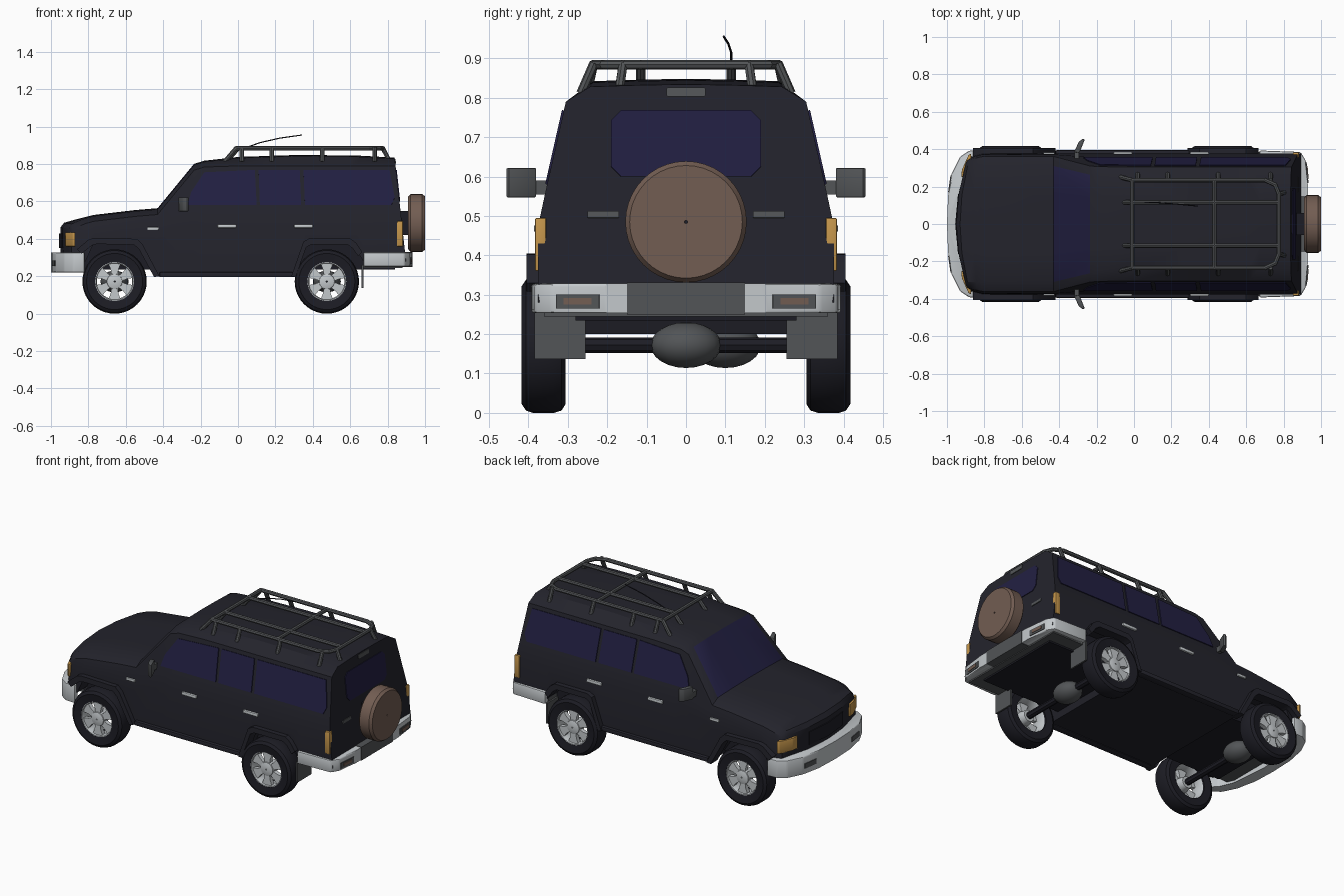
import bpy, bmesh, math
from mathutils import Vector, Matrix

cube = bpy.data.objects.get("Cube")
if cube:
    bpy.data.objects.remove(cube, do_unlink=True)

made = []


def material(name, *rgb):
    m = bpy.data.materials.new(name)
    m.use_nodes = True
    m.diffuse_color = (*rgb, 1)
    m.node_tree.nodes["Principled BSDF"].inputs["Base Color"].default_value = (*rgb, 1)
    return m


paint = material("dark paint", .017, .017, .025)
glass = material("blue tinted glass", .016, .014, .055)
rubber = material("black rubber", .012, .012, .018)
silver = material("silver metal", .55, .58, .6)
grey = material("grey trim", .085, .09, .095)
amber = material("amber lamp", .55, .3, .07)
brown = material("brown cover", .17, .11, .085)


def finish(bm, name, *mats, mirror=False):
    if mirror:
        copy = bmesh.ops.duplicate(bm, geom=bm.verts[:] + bm.edges[:] + bm.faces[:])["geom"]
        for v in copy:
            if isinstance(v, bmesh.types.BMVert):
                v.co.y = -v.co.y
    bmesh.ops.recalc_face_normals(bm, faces=bm.faces[:])
    mesh = bpy.data.meshes.new(name)
    bm.to_mesh(mesh)
    bm.free()
    for m in mats:
        mesh.materials.append(m)
    ob = bpy.data.objects.new(name, mesh)
    bpy.context.collection.objects.link(ob)
    made.append(ob)


def extrude(bm, pts, shift):
    near = [bm.verts.new(p) for p in pts]
    far = [bm.verts.new(Vector(p) + Vector(shift)) for p in pts]
    bm.faces.new(near)
    bm.faces.new(far[::-1])
    for i in range(len(pts)):
        bm.faces.new((near[i - 1], near[i], far[i], far[i - 1]))


def prism(name, pts, axis, lo, hi, mat, mirror=False, bevel=0):
    """Outline in x and the remaining axis, extruded along y or z."""
    bm = bmesh.new()
    if axis == "y":
        extrude(bm, [(a, lo, b) for a, b in pts], (0, hi - lo, 0))
    else:
        extrude(bm, [(a, b, lo) for a, b in pts], (0, 0, hi - lo))
    if bevel:
        bmesh.ops.bevel(bm, geom=bm.edges[:], offset=bevel, segments=2, affect="EDGES", profile=.5)
    finish(bm, name, mat, mirror=mirror)


def box(name, xs, ys, zs, mat, mirror=False, bevel=0):
    (a, b), (c, d) = xs, zs
    prism(name, [(a, c), (b, c), (b, d), (a, d)], "y", *ys, mat, mirror, bevel)


def plate(name, pts, mat, mirror=False, half=.004):
    """Thin flat panel lying on a surface."""
    bm = bmesh.new()
    p = [Vector(q) for q in pts]
    n = (p[1] - p[0]).cross(p[2] - p[0]).normalized() * half
    extrude(bm, [q - n for q in p], n * 2)
    finish(bm, name, mat, mirror=mirror)


def upright(name, start, end, low, high, mat):
    """Mirrored vertical plate between two plan points."""
    plate(name, [(*start, low), (*end, low), (*end, high), (*start, high)], mat, mirror=True)


def lathe(name, profile, centre, axis, mat, mirror=False):
    """Closed (radius, offset) profile spun about an axis."""
    bm = bmesh.new()
    axis = Vector(axis)
    vs = [bm.verts.new(Vector(centre) + Vector((0, 0, r)) + axis * o) for r, o in profile]
    es = [bm.edges.new((vs[i - 1], vs[i])) for i in range(len(vs))]
    bmesh.ops.spin(bm, geom=vs + es, cent=centre, axis=axis, angle=math.tau, steps=40)
    bmesh.ops.remove_doubles(bm, verts=bm.verts[:], dist=.0002)
    finish(bm, name, mat, mirror=mirror)


def rods(name, paths, radius, mat, mirror=False):
    bm = bmesh.new()
    for path in paths:
        for a, b in zip(path, path[1:]):
            a, b = Vector(a), Vector(b)
            d = b - a
            turn = Matrix.Translation((a + b) / 2) @ d.to_track_quat("Z", "Y").to_matrix().to_4x4()
            bmesh.ops.create_cone(bm, cap_ends=True, segments=8, radius1=radius, radius2=radius,
                                  depth=d.length + radius * .7, matrix=turn)
    finish(bm, name, mat, mirror=mirror)


def cabin_side(z):
    """Half width of the sloping upper side at a height."""
    return .357 - (z - .56) * .226


def tail_x(z):
    """Position of the sloping tail at a height."""
    return .838 + .11 * (.83 - z)


def section(x, floor, top):
    """Half outline of the body; the widths follow from position and height."""
    nose = max(0, -.81 - x)
    cabin = top > .6
    shoulder = min(.79, top - .028)
    belt = min(.56, shoulder - .04)
    low = .376 - nose * .15
    roof = .235 + (.842 - top) * .6 if cabin else .31
    half = [(0, floor), (low / 2, floor), (low, floor), (low, max(floor + .02, belt - .09)),
            (cabin_side(belt) if cabin else low - .004, belt),
            (cabin_side(shoulder) if cabin else low - .015, shoulder),
            (roof, top), (roof / 2, top + .004), (0, top + .006)]
    return [(tail_x(z) if x > .8 else x + nose / 2 * (y / .38) ** 2, y, z) for y, z in half]


# Body shell: position, floor height and roof height of each section
sill, arch, apron = .2, .38, .28
stations = [(-.95, apron, .455), (-.93, apron, .48), (-.86, apron, .5), (-.82, apron, .51),
            (-.77, arch, .522), (-.55, arch, .548), (-.43, sill, .558), (-.235, sill, .795),
            (-.18, sill, .812), (0, sill, .832), (.3, sill, .842), (.36, arch, .842),
            (.61, arch, .84), (.67, apron, .838), (.84, apron, .828)]
bm = bmesh.new()
for s in (1, -1):
    rings = [[bm.verts.new((x, s * y, z)) for x, y, z in section(*row)] for row in stations]
    for a, b in zip(rings, rings[1:]):
        for i in range(8):
            bm.faces.new((a[i], b[i], b[i + 1], a[i + 1]))
    for end in (rings[0], rings[-1]):
        bm.faces.new((end[0], end[1], end[7], end[8]))
        bm.faces.new(end[1:8])
bmesh.ops.remove_doubles(bm, verts=bm.verts[:], dist=.0005)
bmesh.ops.recalc_face_normals(bm, faces=bm.faces[:])
for f in bm.faces:
    c = f.calc_center_median()
    if -.4 < c.x < -.25 and f.normal.z > .3 and abs(c.y) < .25:
        f.material_index = 1  # windscreen
finish(bm, "body_shell", paint, glass)
box("underbody", (-.84, .84), (-.28, .28), (.235, .42), rubber)
box("rear_under_panel", (.67, .88), (-.36, .36), (.245, .285), grey)
box("front_skid_plate", (-.92, -.82), (-.28, .28), (.24, .3), grey)
box("side_step", (-.42, .3), (.35, .395), (.195, .222), paint, mirror=True, bevel=.006)

# Side windows lie on the sloping upper side
bottom, head = .58, .768
windows = {
    "front_side_window": [(-.27, bottom), (-.25, .65), (-.18, .755), (.09, head), (.1, bottom)],
    "middle_side_window": [(.117, bottom), (.11, head), (.33, head), (.338, bottom)],
    "rear_side_window": [(.358, bottom), (.35, head), (.81, head), (.838, .62), (.82, bottom)],
}
for name, pts in windows.items():
    plate(name, [(x, cabin_side(z) + .001, z) for x, z in pts], glass, mirror=True)


def tail_panel(name, y0, y1, z0, z1, cut, mat, mirror=False):
    """Panel on the tail with its corners cut off."""
    pts = [(y0 + cut, z0), (y1 - cut, z0), (y1, z0 + cut), (y1, z1 - cut),
           (y1 - cut, z1), (y0 + cut, z1), (y0, z1 - cut), (y0, z0 + cut)]
    plate(name, [(tail_x(z), y, z) for y, z in pts], mat, mirror)


tail_panel("tail_window", -.19, .19, .6, .768, .025, glass)
tail_panel("high_brake_lamp", -.05, .05, .803, .826, .004, grey)
tail_panel("tail_trim_bar", .17, .25, .495, .512, .002, grey, mirror=True)
box("tail_lamp", (.85, .882), (.355, .383), (.36, .495), amber, mirror=True, bevel=.004)

# Nose details
prism("corner_lamp", [(-.924, .25), (-.92, .29), (-.885, .368), (-.872, .376), (-.87, .34), (-.9, .25)],
      "z", .36, .435, amber, mirror=True, bevel=.003)
upright("grille", (-.952, 0), (-.937, .16), .35, .43, rubber)

# Bumpers
front = [(-1, 0), (-.994, .15), (-.975, .27), (-.93, .36), (-.88, .392), (-.82, .395),
         (-.82, .36), (-.88, .33), (-.92, .24), (-.935, 0)]
rear = [(.93, 0), (.93, .2), (.918, .34), (.89, .385), (.67, .393), (.67, .36), (.85, .35), (.88, 0)]
for name, pts, low in (("front_bumper", front, .22), ("rear_bumper", rear, .253)):
    other = [(x, -y) for x, y in reversed(pts) if y]
    prism(name, pts + other, "z", low, .328, silver, bevel=.008)
upright("front_bumper_inset", (-.99, .17), (-.977, .26), .255, .285, grey)
box("rear_bumper_step", (.87, .933), (-.15, .15), (.25, .331), grey)
upright("rear_bumper_recess", (.929, .22), (.919, .33), .265, .3, grey)
upright("rear_bumper_lamp", (.93, .24), (.924, .31), .275, .292, brown)
box("mud_flap", (.66, .67), (.255, .385), (.137, .26), grey, mirror=True)

# Wheel arch flares, the inner edge drawn in towards the axle
axle_z = .172
arches = {
    -.66: [(-.86, .345), (-.8, .395), (-.77, .405), (-.54, .4), (-.51, .37), (-.42, sill)],
    .475: [(.285, sill), (.35, .385), (.38, .402), (.6, .402), (.63, .38), (.665, .33)],
}
for wx, outer in arches.items():
    inner = [(wx + (x - wx) * .88, axle_z + (z - axle_z) * .86) for x, z in reversed(outer)]
    prism("wheel_arch_flare", outer + inner, "y", .34, .405, paint, mirror=True)

# Wheels and axles
tyre = [(.104, .31), (.15, .306), (.166, .316), (.172, .335), (.172, .388), (.166, .406), (.15, .417), (.104, .41)]
rim = [(.108, .315), (.098, .33), (.094, .39), (.1, .409), (.108, .409)]
hub = [(.004, .33), (.034, .33), (.046, .385), (.04, .404), (.02, .41), (.004, .41)]
spoke = [(.016, .03), (.021, .065), (.035, .1)]
spoke += [(-x, z) for x, z in reversed(spoke)]
for wx in arches:
    centre = Vector((wx, 0, axle_z))
    for name, profile, mat in (("tyre", tyre, rubber), ("rim", rim, silver), ("hub", hub, silver)):
        lathe(name, profile, centre, (0, 1, 0), mat, mirror=True)
    bm = bmesh.new()
    for k in range(6):
        turn = Matrix.Rotation(k * math.tau / 6, 3, "Y")
        extrude(bm, [centre + turn @ Vector((a, .375, b)) for a, b in spoke], (0, .025, 0))
    finish(bm, "wheel_spokes", silver, mirror=True)
    rods("axle", [[(wx, -.36, axle_z), (wx, .36, axle_z)]], .02, rubber)
    bm = bmesh.new()
    place = Matrix.Translation((wx, 0 if wx > 0 else .1, axle_z))
    bmesh.ops.create_uvsphere(bm, u_segments=20, v_segments=12, radius=1,
                              matrix=place @ Matrix.Diagonal((.075, .09, .058, 1)))
    finish(bm, "differential", grey)

# Spare wheel
cover = [(.004, .91), (.14, .91), (.154, .922), (.154, .985), (.143, 1), (.004, 1)]
lathe("spare_wheel_cover", cover, (0, 0, .485), (1, 0, 0), brown)
box("spare_wheel_mount", (.86, .92), (-.06, .06), (.42, .55), rubber)

# Door handles, side markers, mirrors
for x in (-.06, .35):
    box("door_handle", (x - .05, x + .05), (.36, .386), (.458, .478), silver, mirror=True, bevel=.006)
box("side_marker", (-.485, -.425), (.365, .383), (.447, .463), silver, mirror=True, bevel=.004)
prism("wing_mirror", [(-.32, .385), (-.292, .38), (-.264, .45), (-.272, .457), (-.295, .44)],
      "z", .547, .622, grey, mirror=True, bevel=.004)
box("mirror_arm", (-.318, -.295), (.345, .395), (.555, .59), grey, mirror=True)

# Roof rack and aerial
top, foot, side, back, mid = .884, .815, .235, .775, .115
rods("rack_side_rail", [
    [(-.07, .25, foot), (-.01, side, top), (.7, side, top), (.755, .21, top), (back, .16, top), (back, 0, top)],
    [(-.06, mid, foot), (0, mid, top), (back, mid, top)],
    [(back, .16, top), (.81, .17, foot)],
] + [[(x, side, top), (x, .265, foot)] for x in (.02, .18, .45, .73)], .012, grey, mirror=True)
rods("rack_cross_bar", [[(x, -side, top), (x, side, top)] for x in (-.01, .43)], .012, grey)
rods("aerial", [[(.03, mid, top), (.12, mid, .915), (.22, .107, .938), (.34, .096, .955)]], .003, rubber)

# Smooth shading with crisp edges
for ob in made:
    ob.select_set(True)
bpy.context.view_layer.objects.active = made[0]
bpy.ops.object.shade_smooth_by_angle(angle=math.radians(32))
